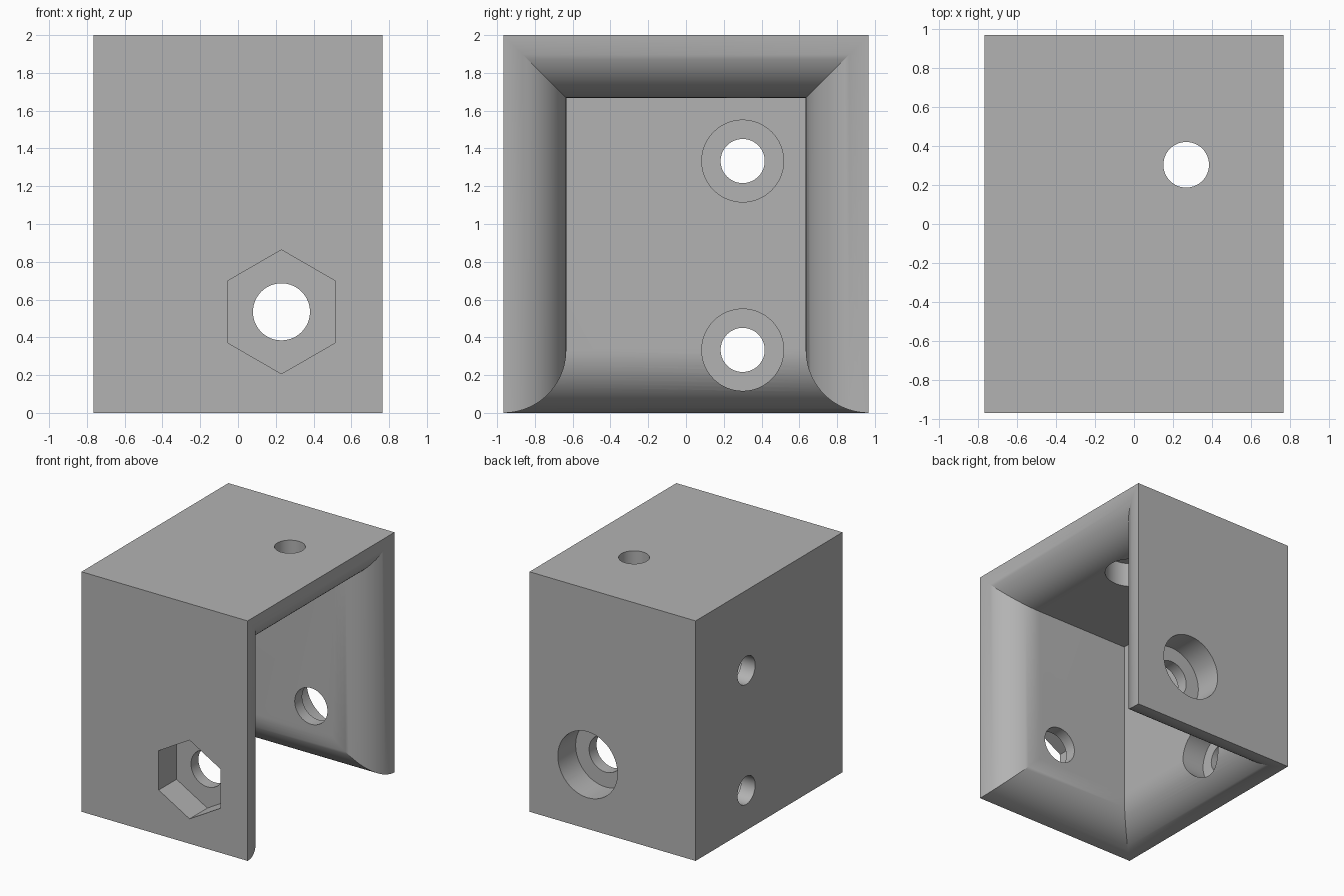
import bpy, bmesh, math
from mathutils import Matrix, Vector

if "Cube" in bpy.data.objects:
    bpy.data.objects.remove(bpy.data.objects["Cube"], do_unlink=True)

X, Y, H = 0.766, 0.967, 2.0      # half width, half depth, height
WALL = 1 / 3                     # wall thickness and rim rounding radius
LIP, OVER = 0.002, 0.2           # rim edge, cutter overshoot
STEPS = 20
BORE, BOLT, HEAD = 0.1167, 0.151, 0.2167

grey = bpy.data.materials.new("plain grey")
grey.use_nodes = True
grey.diffuse_color = (0.45, 0.45, 0.45, 1)
grey.node_tree.nodes["Principled BSDF"].inputs["Base Color"].default_value = (0.45, 0.45, 0.45, 1)


def make_object(name, bm):
    bmesh.ops.recalc_face_normals(bm, faces=bm.faces)
    mesh = bpy.data.meshes.new(name)
    bm.to_mesh(mesh)
    bm.free()
    mesh.materials.append(grey)
    obj = bpy.data.objects.new(name, mesh)
    bpy.context.collection.objects.link(obj)
    return obj


def loft(name, rings):
    """Solid through a stack of four-cornered sections."""
    bm = bmesh.new()
    loops = [[bm.verts.new(p) for p in ring] for ring in rings]
    for a, b in zip(loops, loops[1:]):
        for i in range(4):
            j = (i + 1) % 4
            bm.faces.new((a[i], a[j], b[j], b[i]))
    bm.faces.new(loops[0])
    bm.faces.new(loops[-1])
    return make_object(name, bm)


def bore(name, start, end, radius, sides=64, turn=0):
    """Prism or cylinder between two points."""
    start, end = Vector(start), Vector(end)
    axis = end - start
    spin = axis.to_track_quat("Z", "Y").to_matrix().to_4x4()
    bm = bmesh.new()
    bmesh.ops.create_cone(bm, cap_ends=True, segments=sides, radius1=radius, radius2=radius,
                          depth=axis.length,
                          matrix=Matrix.Translation((start + end) / 2) @ spin @ Matrix.Rotation(turn, 4, "Z"))
    return make_object(name, bm)


def cut(target, cutter):
    mod = target.modifiers.new(cutter.name, "BOOLEAN")
    mod.operation, mod.solver, mod.object = "DIFFERENCE", "EXACT", cutter
    bpy.context.view_layer.objects.active = target
    bpy.ops.object.modifier_apply(modifier=mod.name)
    bpy.data.objects.remove(cutter, do_unlink=True)


# Quarter-round rim: (distance from the open edge, wall thickness there)
rim = [(-OVER, LIP)]
for k in range(STEPS + 1):
    a = math.pi / 2 * k / STEPS
    rim.append((WALL * (1 - math.cos(a)), max(LIP, WALL * math.sin(a))))


def side_section(x, t):
    return [(x, -Y + t, -OVER), (x, Y - t, -OVER), (x, Y - t, H - t), (x, -Y + t, H - t)]


def bottom_section(z, t):
    return [(-X + t, -Y + t, z), (X + OVER, -Y + t, z), (X + OVER, Y - t, z), (-X + t, Y - t, z)]


# Housing block
bm = bmesh.new()
bmesh.ops.create_cube(bm, size=1, matrix=Matrix.Translation((0, 0, H / 2)) @ Matrix.Diagonal((2 * X, 2 * Y, H, 1)))
housing = make_object("bracket_housing", bm)

# Cavity flaring out through the open side and the open bottom
cut(housing, loft("side_opening", [side_section(X - s, t) for s, t in rim] + [side_section(-X + WALL, WALL)]))
cut(housing, loft("bottom_opening", [bottom_section(s, t) for s, t in rim] + [bottom_section(H - WALL, WALL)]))

# Cross bolt: through hole, hexagonal nut pocket in front, round head pocket behind
bx, bz, pocket = 0.23, 0.535, 0.235
cut(housing, bore("bolt_hole", (bx, -Y - OVER, bz), (bx, Y + OVER, bz), BOLT))
cut(housing, bore("nut_pocket", (bx, -Y - OVER, bz), (bx, -Y + pocket, bz), 0.328, 6, 0))
cut(housing, bore("head_pocket", (bx, Y + OVER, bz), (bx, Y - pocket, bz), 0.275))

# Mounting screws in the closed side, recessed from inside
for z in (WALL, WALL + 1):
    cut(housing, bore("side_screw_hole", (-X - OVER, 0.3, z), (0, 0.3, z), BORE))
    cut(housing, bore("side_screw_recess", (-X + WALL - 0.205, 0.3, z), (0, 0.3, z), HEAD))

# Mounting screw in the top, recessed from inside
tx, ty = 0.267, 0.303
cut(housing, bore("top_screw_hole", (tx, ty, H + OVER), (tx, ty, 1.4), BORE))
cut(housing, bore("top_screw_recess", (tx, ty, H - WALL + 0.205), (tx, ty, 1.4), HEAD))

# Smooth the rounded rims and bores, keep edges crisp
bpy.ops.object.select_all(action="DESELECT")
housing.select_set(True)
bpy.context.view_layer.objects.active = housing
bpy.ops.object.shade_smooth_by_angle(angle=math.radians(25))
